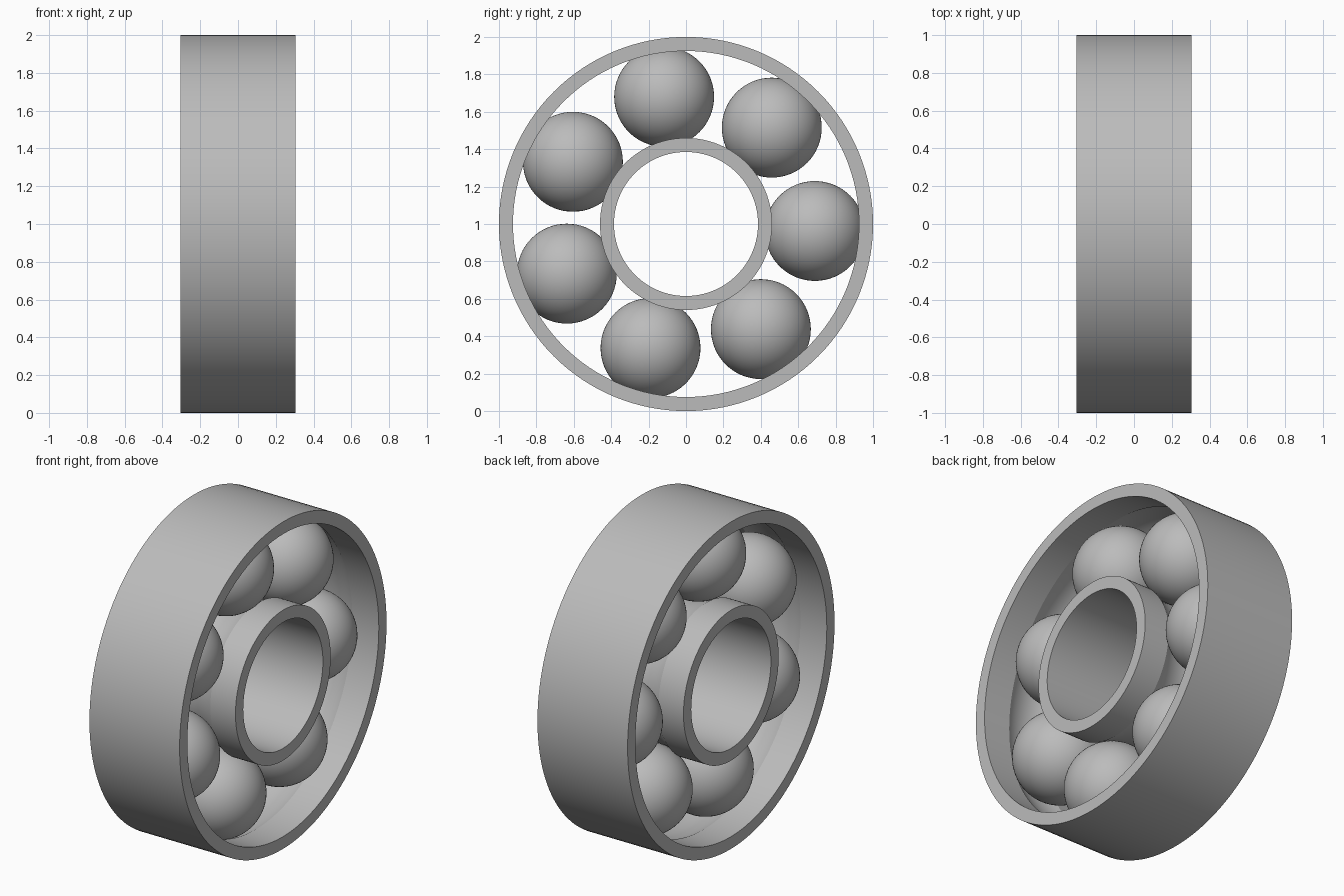
import bpy, bmesh, math
from mathutils import Matrix, Vector

cube = bpy.data.objects.get("Cube")
if cube:
    bpy.data.objects.remove(cube, do_unlink=True)

HALF_WIDTH = 0.305
BALL_R = 0.267
PITCH_R = 0.69      # radius of the circle of ball centres
BALLS = 7
AXIS_Z = 1.0

steel = bpy.data.materials.new("steel grey")
steel.use_nodes = True
steel.diffuse_color = (0.5, 0.5, 0.5, 1)
steel.node_tree.nodes["Principled BSDF"].inputs["Base Color"].default_value = (0.5, 0.5, 0.5, 1)


def finish(name, bm, location, angle):
    """Turn a bmesh into a smooth shaded steel object."""
    bmesh.ops.recalc_face_normals(bm, faces=bm.faces)
    mesh = bpy.data.meshes.new(name)
    bm.to_mesh(mesh)
    bm.free()
    mesh.materials.append(steel)
    obj = bpy.data.objects.new(name, mesh)
    obj.location = location
    bpy.context.collection.objects.link(obj)
    bpy.ops.object.select_all(action='DESELECT')
    obj.select_set(True)
    bpy.context.view_layer.objects.active = obj
    bpy.ops.object.shade_smooth_by_angle(angle=math.radians(angle))
    return obj


def race(name, plain_r, grooved_r, steps=12, segments=128):
    """Lathe a ring about the x axis, with a ball groove in one wall."""
    side = 1 if grooved_r > PITCH_R else -1
    reach = math.acos(abs(grooved_r - PITCH_R) / BALL_R)
    groove = []
    for i in range(steps + 1):
        a = reach * (2 * i / steps - 1)
        groove.append((BALL_R * math.sin(a), PITCH_R + side * BALL_R * math.cos(a)))
    profile = [(-HALF_WIDTH, plain_r), (-HALF_WIDTH, grooved_r), *groove,
               (HALF_WIDTH, grooved_r), (HALF_WIDTH, plain_r)]
    bm = bmesh.new()
    verts = [bm.verts.new((x, 0, r)) for x, r in profile]
    edges = [bm.edges.new((v, verts[(i + 1) % len(verts)])) for i, v in enumerate(verts)]
    bmesh.ops.spin(bm, geom=verts + edges, cent=(0, 0, 0), axis=(1, 0, 0),
                   angle=math.tau, steps=segments, use_merge=True)
    bmesh.ops.remove_doubles(bm, verts=bm.verts, dist=0.0001)
    return finish(name, bm, (0, 0, AXIS_Z), 25)


# Outer and inner rings
race("outer_ring", 1.0, 0.925)
race("inner_ring", 0.385, 0.46)

# Balls spaced evenly around the track
for i in range(BALLS):
    a = math.radians(-3.1) + math.tau * i / BALLS
    bm = bmesh.new()
    bmesh.ops.create_uvsphere(bm, u_segments=64, v_segments=32, radius=BALL_R)
    centre = Vector((0, PITCH_R * math.cos(a), AXIS_Z + PITCH_R * math.sin(a)))
    finish(f"ball_{i + 1}", bm, centre, 30)
